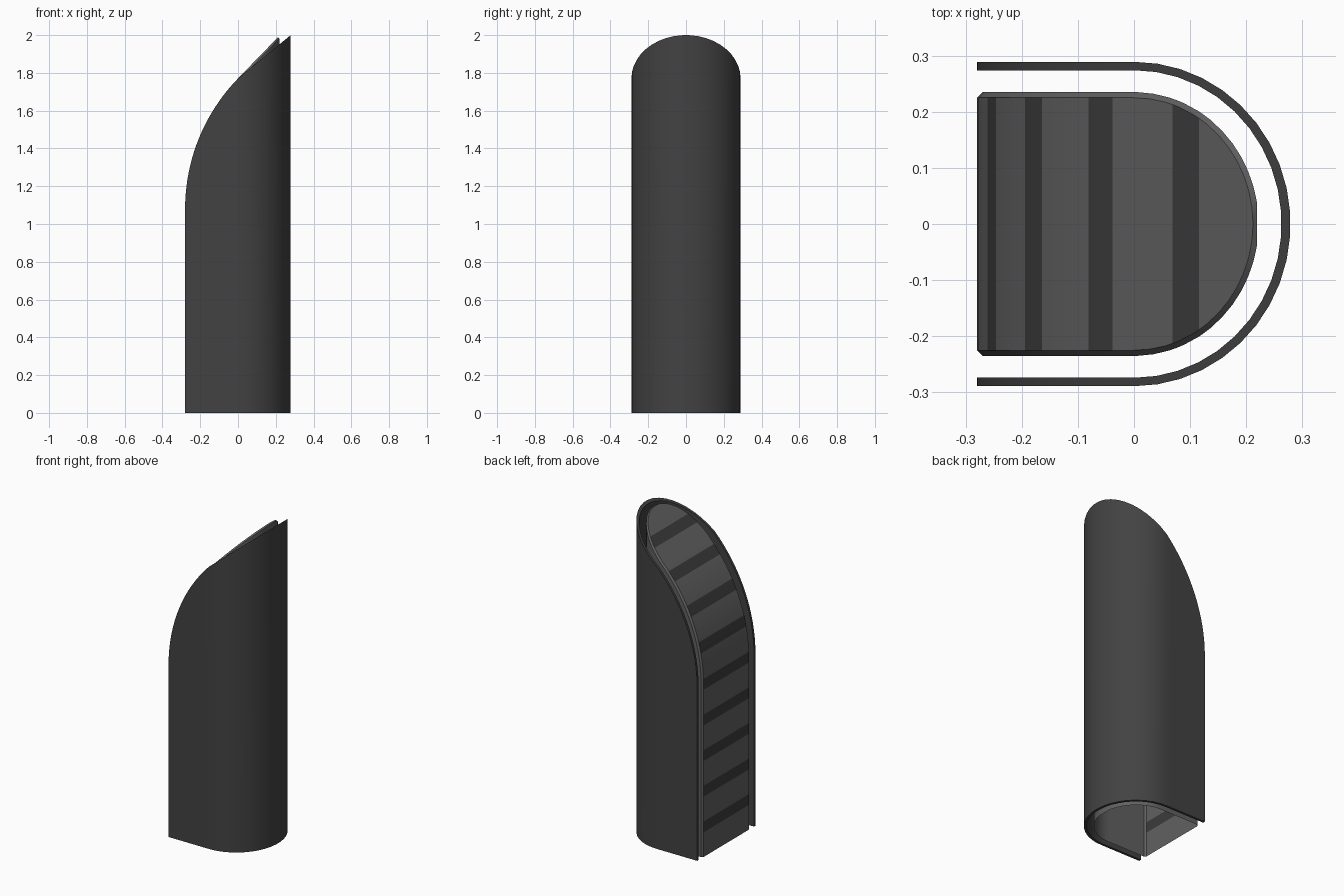
import bpy, bmesh, math

if "Cube" in bpy.data.objects:
    bpy.data.objects.remove(bpy.data.objects["Cube"])

R, X0, Z0 = 0.992, -0.28, 1.08          # front curve: arc radius and start
TH = math.acos((R + X0) / R)            # arc ends where x = 0
S1 = Z0 + R * TH                        # path length at arc end
TIP = 0.212                             # x of the panel tip
S2 = S1 + TIP / math.sin(TH)


def material(name, v):
    m = bpy.data.materials.new(name)
    m.diffuse_color = (v, v, v, 1)
    m.use_nodes = True
    m.node_tree.nodes["Principled BSDF"].inputs["Base Color"].default_value = m.diffuse_color
    return m


shell_mat = material("dark_shell", 0.055)
panel_mat = material("grey_panel", 0.12)
stripe_mat = material("dark_stripe", 0.045)


def path(s):
    """Point (x, z) and tangent angle of the front curve at length s."""
    if s <= Z0:
        return X0, s, 0.0
    a = min((s - Z0) / R, TH)
    e = max(s - S1, 0)
    return (X0 + R * (1 - math.cos(a)) + e * math.sin(a),
            Z0 + R * math.sin(a) + e * math.cos(a), a)


def half_width(x, w, tip):
    return w if x <= 0 else w * math.sqrt(max(0, 1 - (x / tip) ** 2))


def finish(bm, name, mats):
    bmesh.ops.remove_doubles(bm, verts=bm.verts, dist=1e-5)
    bmesh.ops.recalc_face_normals(bm, faces=bm.faces)
    me = bpy.data.meshes.new(name)
    bm.to_mesh(me)
    bm.free()
    for m in mats:
        me.materials.append(m)
    ob = bpy.data.objects.new(name, me)
    bpy.context.collection.objects.link(ob)
    bpy.ops.object.select_all(action='DESELECT')
    ob.select_set(True)
    bpy.context.view_layer.objects.active = ob
    bpy.ops.object.shade_smooth_by_angle(angle=math.radians(30))
    return ob


# Outer shell: thin U-shaped wall, top cut along the front curve
def shell_top(x):
    if x <= 0:
        return Z0 + math.sqrt(max(0, R * R - (R - (x - X0)) ** 2))
    return Z0 + R * math.sin(TH) + x * (2.0 - Z0 - R * math.sin(TH)) / 0.279


def outline(rx, ry):
    side = [(path(Z0 + R * TH * i / 16)[0], ry) for i in range(16)]
    arc = [(rx * math.sin(math.pi * i / 21), ry * math.cos(math.pi * i / 21)) for i in range(22)]
    return side + arc + [(x, -y) for x, y in reversed(side)]


bm = bmesh.new()
rings = []
for (xo, yo), (xi, yi) in zip(outline(0.279, 0.289), outline(0.263, 0.274)):
    rings.append([bm.verts.new(c) for c in (
        (xo, yo, 0), (xo, yo, shell_top(xo)), (xi, yi, shell_top(xi)), (xi, yi, 0))])
for a, b in zip(rings, rings[1:]):
    for k in range(4):
        bm.faces.new((a[k], b[k], b[(k + 1) % 4], a[(k + 1) % 4]))
bm.faces.new(rings[0])
bm.faces.new(rings[-1])
finish(bm, "outer_shell", [shell_mat])

# Inner pod: hollow, with striped curved front panel and chamfered rim
stripes = [(0.155 + 0.2235 * k, 0.223 + 0.2235 * k) for k in range(9)]
samples = {0.0, Z0, S1}
samples |= {e for st in stripes for e in st}
samples |= {Z0 + R * TH * i / 20 for i in range(1, 20)}
samples |= {S1 + (S2 - S1) * math.sin(math.pi / 2 * i / 12) for i in range(1, 13)}
samples = sorted(samples)

bm = bmesh.new()
C = 0.01
rows = []
for s in samples:
    x, z, a = path(s)
    w = half_width(x, 0.225, TIP + 1e-5)
    qx = x + C * math.cos(a)
    qz = max(0, z - C * math.sin(a))
    W = half_width(qx, 0.235, 0.222)
    rows.append((s, (x, w, z), (qx, W, qz)))


def flip(p, sg):
    return (p[0], p[1] * sg, p[2])


def face(*pts, mat=0):
    f = bm.faces.new([bm.verts.new(p) for p in pts])
    f.material_index = mat


def base(p):
    return (p[0], p[1], 0)


for (s, p, q), (s2, p2, q2) in zip(rows, rows[1:]):
    mid = (s + s2) / 2
    striped = any(lo < mid < hi for lo, hi in stripes)
    face(p, p2, flip(p2, -1), flip(p, -1), mat=1 if striped else 0)
    for sg in (1, -1):
        a, b, c, d = (flip(v, sg) for v in (p, p2, q2, q))
        face(a, b, c, d)
        if s >= Z0 - 1e-6:
            face(d, c, base(c), base(d))
s, p, q = rows[-1]
face((p[0], p[1], p[2]), q, flip(q, -1), flip(p, -1))
face(q, flip(q, -1), base(flip(q, -1)), base(q))
bmesh.ops.dissolve_degenerate(bm, dist=1e-6, edges=bm.edges)
finish(bm, "inner_pod", [panel_mat, stripe_mat])
